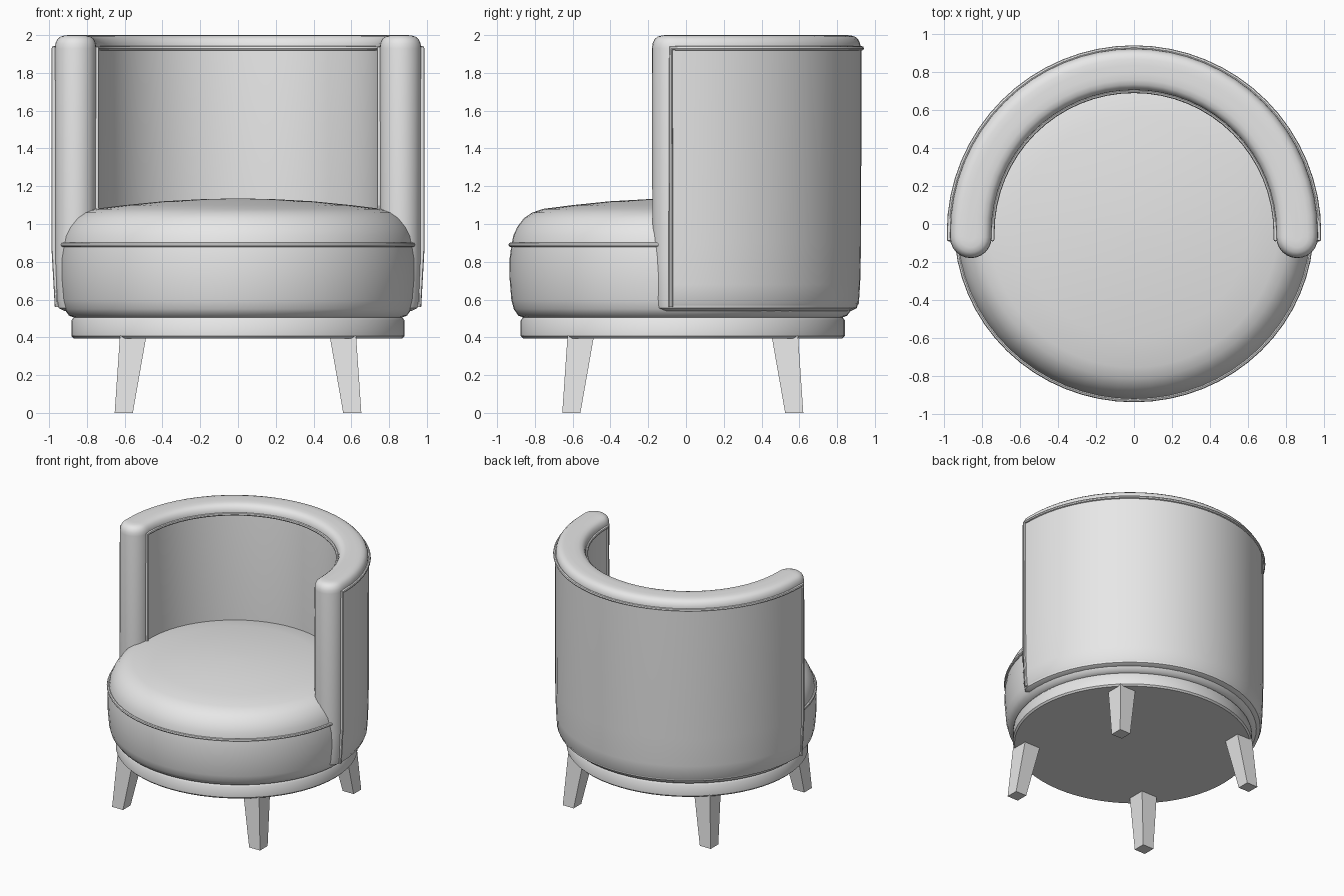
import bpy, bmesh
from math import sin, cos, pi, radians

if "Cube" in bpy.data.objects:
    bpy.data.objects.remove(bpy.data.objects["Cube"])

grey = bpy.data.materials.new("light grey fabric")
grey.use_nodes = True
grey.diffuse_color = (0.8, 0.8, 0.8, 1)
grey.node_tree.nodes["Principled BSDF"].inputs["Base Color"].default_value = (0.8, 0.8, 0.8, 1)

BACK_Y = -0.045    # centre of the wrapped back
SEAT_Y = -0.017    # centre of the seat and plinth
FRONT_Y = -0.07    # where the arms end
MID_R = 0.86       # centre line radius of the back


def smooth(ob, angle=40):
    bpy.ops.object.select_all(action='DESELECT')
    ob.select_set(True)
    bpy.context.view_layer.objects.active = ob
    bpy.ops.object.shade_smooth_by_angle(angle=radians(angle))


def loft(name, rings, rounded=True):
    """Skin a stack of equal-length outlines and cap both ends."""
    bm = bmesh.new()
    loops = [[bm.verts.new(p) for p in ring] for ring in rings]
    for a, b in zip(loops, loops[1:]):
        for i in range(len(a)):
            j = (i + 1) % len(a)
            bm.faces.new((a[i], a[j], b[j], b[i]))
    bm.faces.new(loops[0][::-1])
    bm.faces.new(loops[-1])
    bmesh.ops.recalc_face_normals(bm, faces=bm.faces)
    mesh = bpy.data.meshes.new(name)
    bm.to_mesh(mesh)
    bm.free()
    mesh.materials.append(grey)
    ob = bpy.data.objects.new(name, mesh)
    bpy.context.collection.objects.link(ob)
    if rounded:
        smooth(ob)
    return ob


def oval(r, z, n=64):
    return [(r * cos(2 * pi * i / n), SEAT_Y + 0.973 * r * sin(2 * pi * i / n), z) for i in range(n)]


def arc(r, z, n=32):
    """Half circle round the back, from the left arm to the right arm."""
    return [(r * cos(pi * i / n), BACK_Y + r * sin(pi * i / n), z) for i in range(n + 1)]


def arm_end(side, h, z, n=12):
    """Rounded front of one arm, always running from +x to -x."""
    return [(side * MID_R + h * cos(pi * i / n), FRONT_Y - h * sin(pi * i / n), z) for i in range(n + 1)]


def pad_outline(h, z):
    return arc(MID_R + h, z) + arm_end(-1, h, z)[::-1] + arc(MID_R - h, z)[::-1] + arm_end(1, h, z)[::-1]


def panel_outline(r, z):
    def strip(q):
        return [(q, FRONT_Y - 0.01, z)] + arc(q, z) + [(-q, FRONT_Y - 0.01, z)]
    return strip(r) + strip(r - 0.03)[::-1]


def piping(name, points, closed=False):
    curve = bpy.data.curves.new(name, 'CURVE')
    curve.dimensions = '3D'
    curve.bevel_depth = 0.012
    curve.bevel_resolution = 2
    curve.use_fill_caps = True
    spline = curve.splines.new('POLY')
    spline.points.add(len(points) - 1)
    for p, co in zip(spline.points, points):
        p.co = (*co, 1)
    spline.use_cyclic_u = closed
    curve.materials.append(grey)
    ob = bpy.data.objects.new(name, curve)
    bpy.context.collection.objects.link(ob)
    bpy.ops.object.select_all(action='DESELECT')
    ob.select_set(True)
    bpy.context.view_layer.objects.active = ob
    bpy.ops.object.convert(target='MESH')
    smooth(bpy.context.object)


# Plinth under the seat
loft("plinth", [oval(r, z) for r, z in
     [(0.87, 0.395), (0.882, 0.407), (0.882, 0.49), (0.87, 0.505)]])

# Domed seat cushion
loft("seat", [oval(r, z) for r, z in
     [(0.86, 0.502), (0.895, 0.515), (0.92, 0.55), (0.933, 0.6), (0.943, 0.72),
      (0.942, 0.82), (0.932, 0.89), (0.922, 0.94), (0.9, 0.985), (0.865, 1.03),
      (0.82, 1.06), (0.76, 1.08), (0.6, 1.1), (0.4, 1.12), (0.2, 1.131), (0.04, 1.135)]])
piping("seat_piping", oval(0.936, 0.89), closed=True)

# Padded back that wraps into the arms
loft("back_pad", [pad_outline(h, z) for h, z in
     [(0.06, 0.54), (0.09, 0.555), (0.1, 0.6), (0.108, 0.8), (0.11, 1.93), (0.107, 1.955),
      (0.097, 1.978), (0.08, 1.992), (0.055, 1.999), (0.02, 2.0)]])

# Outer cover panel with a tapered lower edge
loft("back_panel", [panel_outline(r, z) for r, z in
     [(0.945, 0.555), (0.96, 0.58), (0.967, 0.68), (0.972, 0.9), (0.974, 1.925)]])

# Piping up each arm and round the top, outside and inside
for name, r, low_r, low in (("outer_piping", 0.975, 0.958, 0.56), ("inner_piping", 0.747, 0.747, 1.0)):
    y = FRONT_Y - 0.01
    piping(name, [(low_r, y, low), (r, y, low + 0.3), (r, y, 1.93)] + arc(r, 1.93)
           + [(-r, y, 1.93), (-r, y, low + 0.3), (-low_r, y, low)])

# Four splayed, tapered legs
for sx, x_name in ((1, "left"), (-1, "right")):
    for sy, y_name in ((-1, "front"), (1, "back")):
        def square(c, h, z):
            return [(sx * c + a * h, SEAT_Y + sy * (c - 0.015) + b * h, z)
                    for a, b in ((-1, -1), (1, -1), (1, 1), (-1, 1))]
        loft(f"{y_name}_{x_name}_leg", [square(0.605, 0.048, 0), square(0.555, 0.07, 0.41)], rounded=False)
